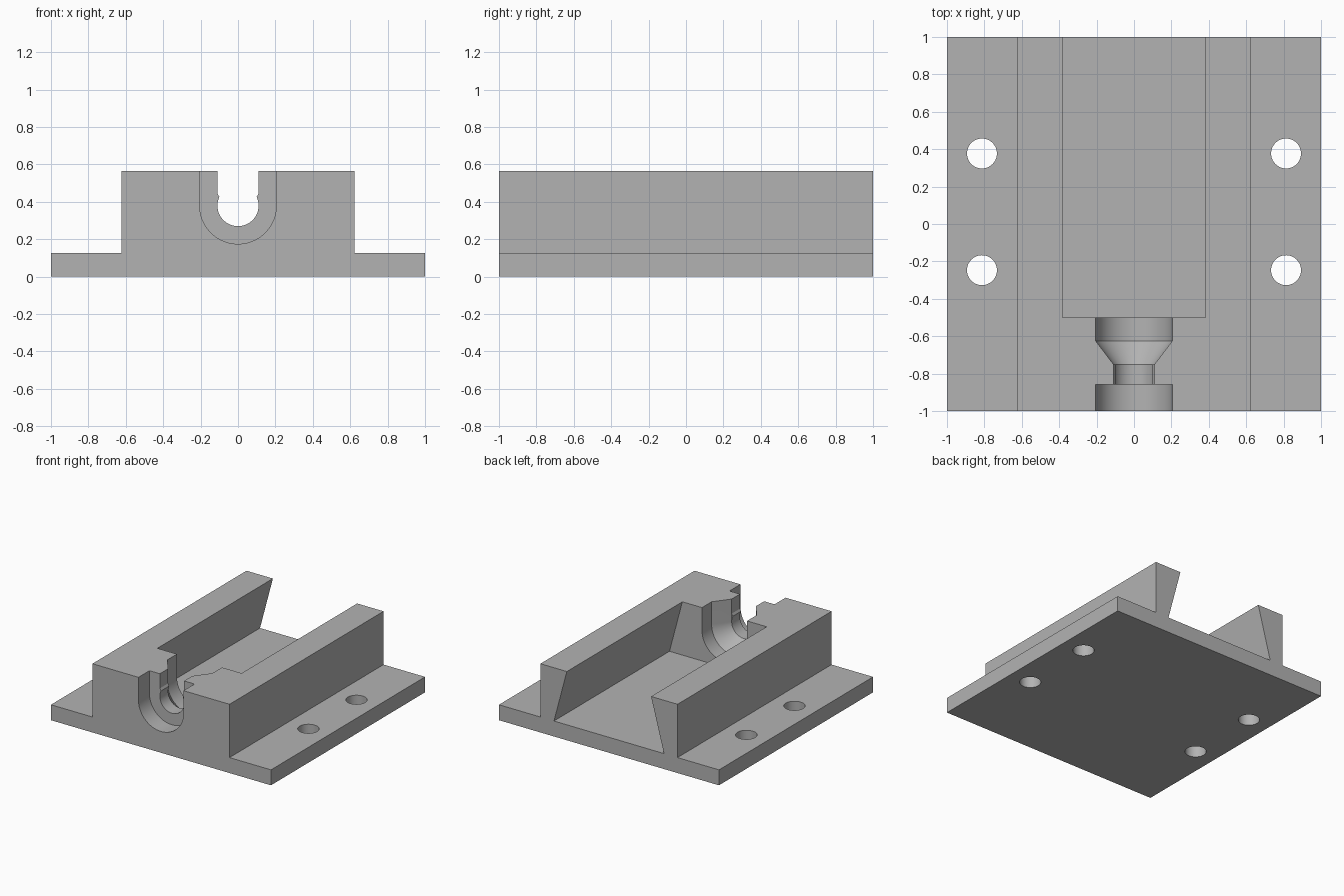
import bpy
import bmesh
from math import cos, sin, pi, radians

if "Cube" in bpy.data.objects:
    bpy.data.objects.remove(bpy.data.objects["Cube"], do_unlink=True)

TOP, PLATE = 0.565, 0.127
AXIS_Z, WIDE, NECK = 0.38, 0.205, 0.11
ABOVE = 0.7

grey = bpy.data.materials.new("plain grey")
grey.use_nodes = True
colour = (0.45, 0.45, 0.45, 1)
grey.diffuse_color = colour
grey.node_tree.nodes["Principled BSDF"].inputs["Base Color"].default_value = colour


def loft(name, sections):
    """Solid through (y, [(x, z), ...]) sections with equal point counts."""
    bm = bmesh.new()
    rings = [[bm.verts.new((x, y, z)) for x, z in pts] for y, pts in sections]
    for a, b in zip(rings, rings[1:]):
        for i in range(len(a)):
            j = (i + 1) % len(a)
            bm.faces.new((a[i], a[j], b[j], b[i]))
    bm.faces.new(rings[0])
    bm.faces.new(rings[-1])
    bmesh.ops.recalc_face_normals(bm, faces=bm.faces)
    mesh = bpy.data.meshes.new(name)
    bm.to_mesh(mesh)
    bm.free()
    mesh.materials.append(grey)
    obj = bpy.data.objects.new(name, mesh)
    bpy.context.collection.objects.link(obj)
    return obj


def mirrored(half):
    return half + [(-x, z) for x, z in reversed(half)]


def u_shape(radius, lift=0, steps=24):
    """Open-topped round channel; lift raises the arc ends into a snap lip."""
    half = [(radius, ABOVE)]
    if lift:
        half.append((radius, AXIS_Z + 0.065))
    for i in range(steps):
        a = lift - (pi / 2 + lift) * i / steps
        half.append((radius * cos(a), AXIS_Z + radius * sin(a)))
    return half + [(0, AXIS_Z - radius)] + [(-x, z) for x, z in reversed(half)]


def cut(body, cutter):
    cutter.hide_render = True
    mod = body.modifiers.new("cut", "BOOLEAN")
    mod.operation, mod.solver, mod.object = "DIFFERENCE", "EXACT", cutter
    bpy.context.view_layer.objects.active = body
    bpy.ops.object.modifier_apply(modifier=mod.name)
    bpy.data.objects.remove(cutter, do_unlink=True)


# Flanged block
outline = mirrored([(1, 0), (1, PLATE), (0.623, PLATE), (0.623, TOP)])
body = loft("slotted_mount", [(-1, outline), (1, outline)])

# Dovetail slot, open at the back
slope = (0.5 - 0.383) / (TOP - PLATE)
dovetail = mirrored([(0.5, PLATE), (0.5 - slope * (ABOVE - PLATE), ABOVE)])
cut(body, loft("dovetail_cutter", [(-0.5, dovetail), (1.1, dovetail)]))

# Front socket, snap neck and flared rear socket
wide, neck = u_shape(WIDE), u_shape(NECK)
snap = u_shape(NECK, radians(25))
cut(body, loft("socket_cutter", [(-1.1, wide), (-0.857, wide)]))
cut(body, loft("flare_cutter", [(-0.75, neck), (-0.625, wide), (-0.45, wide)]))
cut(body, loft("neck_cutter", [(-0.9, snap), (-0.745, snap)]))

# Screw holes through the flanges
for x in (-0.813, 0.813):
    for y in (-0.247, 0.377):
        bpy.ops.mesh.primitive_cylinder_add(vertices=48, radius=0.08, depth=0.4, location=(x, y, 0.1))
        hole = bpy.context.object
        hole.data.materials.append(grey)
        cut(body, hole)

# Smooth bores, sharp edges
bpy.ops.object.select_all(action="DESELECT")
body.select_set(True)
bpy.context.view_layer.objects.active = body
bpy.ops.object.shade_smooth_by_angle(angle=radians(20))
